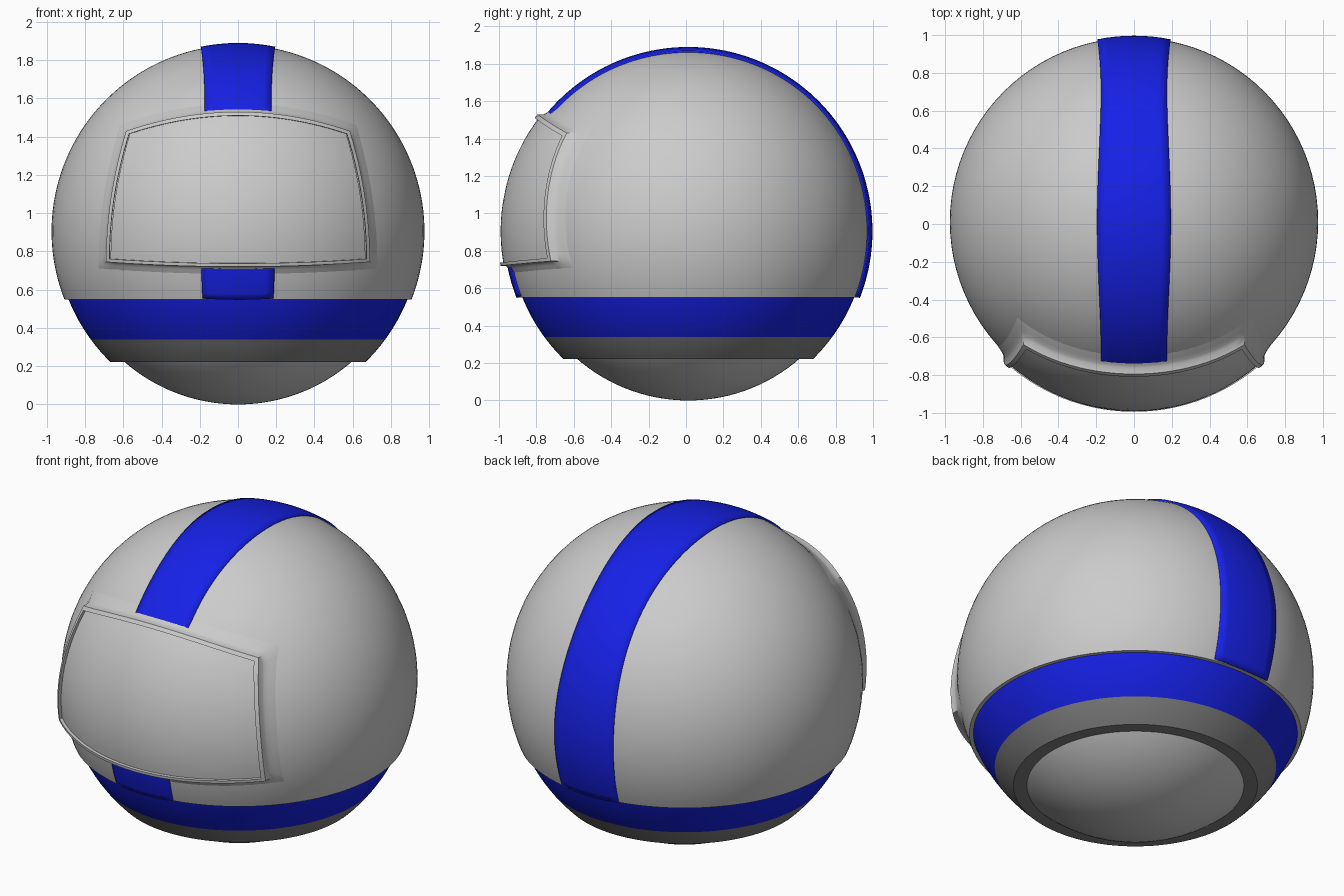
import bpy, bmesh
from math import sin, cos, pi, sqrt, radians, asin
from mathutils import Vector

if "Cube" in bpy.data.objects:
    bpy.data.objects.remove(bpy.data.objects["Cube"])

CY, CZ = 0.012, 0.905            # common centre of all the spherical layers
CENTRE = Vector((0, CY, CZ))
R_SHELL, R_STRIPE, R_COLLAR, R_BASE = 0.975, 0.985, 0.955, 0.905


def material(name, rgb):
    m = bpy.data.materials.new(name)
    m.diffuse_color = (*rgb, 1)
    m.use_nodes = True
    m.node_tree.nodes["Principled BSDF"].inputs["Base Color"].default_value = m.diffuse_color
    return m


BLUE = material("blue", (0.008, 0.015, 0.8))
DARK = material("dark_grey", (0.22, 0.22, 0.22))


def surface(name, rows, closed, mat=None, cap=False):
    """Skin a list of point rows, with faces pointing away from the centre."""
    bm = bmesh.new()
    vs = [[bm.verts.new(p) for p in row] for row in rows]
    n = len(rows[0])
    for a, b in zip(vs, vs[1:]):
        for i in range(n if closed else n - 1):
            j = (i + 1) % n
            bm.faces.new((a[i], a[j], b[j], b[i]))
    if cap:
        bm.faces.new(vs[-1])
    bmesh.ops.remove_doubles(bm, verts=bm.verts, dist=1e-5)
    bmesh.ops.recalc_face_normals(bm, faces=bm.faces)
    bm.normal_update()
    if sum(f.normal.dot(f.calc_center_median() - CENTRE) * f.calc_area() for f in bm.faces) < 0:
        bmesh.ops.reverse_faces(bm, faces=bm.faces)
    me = bpy.data.meshes.new(name)
    bm.to_mesh(me)
    bm.free()
    ob = bpy.data.objects.new(name, me)
    bpy.context.collection.objects.link(ob)
    if mat:
        me.materials.append(mat)
    bpy.ops.object.select_all(action='DESELECT')
    ob.select_set(True)
    bpy.context.view_layer.objects.active = ob
    bpy.ops.object.shade_smooth_by_angle(angle=radians(35))
    return ob


def lathe(name, profile, mat=None, n=96):
    rows = [[(r * cos(2 * pi * i / n), CY + r * sin(2 * pi * i / n), z) for i in range(n)]
            for r, z in profile]
    return surface(name, rows, True, mat)


def arc(R, z0, z1, n):
    """Profile along a sphere of radius R between two heights."""
    a, b = (asin(max(-1, min(1, (z - CZ) / R))) for z in (z0, z1))
    angles = [a + (b - a) * i / n for i in range(n + 1)]
    return [(R * cos(t), CZ + R * sin(t)) for t in angles]


# Round layers: outer shell, blue collar, dark neck ring, base dome
lathe("outer_shell", arc(R_SHELL, CZ + R_SHELL, 0.55, 48) + [(0.84, 0.55)])
lathe("collar_band", arc(R_COLLAR, 0.57, 0.34, 10), BLUE)
lathe("neck_ring", arc(R_COLLAR, 0.34, 0.222, 6) + [(0.57, 0.222)], DARK)
lathe("base_dome", arc(R_BASE, 0.26, CZ - R_BASE, 16))


# Centre stripe: slightly narrower at the diagonals
def stripe(name, a0, a1, n):
    rows = []
    for i in range(n + 1):
        t = radians(a0 + (a1 - a0) * i / n)
        w = 0.185 + 0.01 * cos(4 * t)
        row = []
        for k in range(9):
            x = w * (k / 4 - 1)
            r = sqrt(R_STRIPE ** 2 - x * x)
            row.append((x, CY - r * cos(t), CZ + r * sin(t)))
        rows.append(row)
    ob = surface(name, rows, False, BLUE)
    mod = ob.modifiers.new("thickness", 'SOLIDIFY')
    mod.thickness, mod.offset = 0.018, -1


stripe("top_stripe", 37.8, 201.3, 72)
stripe("chin_stripe", -21.3, -10, 6)


# Visor outline in front view, counter-clockwise from lower left
def visor_outline():
    pts = []
    for i in range(24):
        u = 2 * i / 24 - 1
        pts.append((0.69 * u, 0.72 + 0.025 * u * u))
    side = []
    for i in range(16):
        t = i / 16
        side.append((0.69 - 0.105 * t * t, 0.745 + 0.685 * t))
    pts += side
    for i in range(24):
        u = 1 - 2 * i / 24
        pts.append((0.585 * u, 1.53 - 0.1 * u * u))
    pts.append((-0.585, 1.43))
    pts += [(-x, z) for x, z in reversed(side[1:])]
    return pts


OUTLINE = visor_outline()


def visor_loop(offset, R):
    """Outline grown by offset and projected onto a sphere of radius R."""
    loop = []
    for x, z in OUTLINE:
        x *= 1 + offset / 0.69
        z = 1.1 + (z - 1.1) * (1 + offset / 0.4)
        loop.append((x, CY - sqrt(R * R - x * x - (z - CZ) ** 2), z))
    return loop


# Visor frame: blended skirt, wall, flat rim and inner step
surface("visor_frame", [visor_loop(d, R) for d, R in (
    (0.055, 0.968), (0.035, 0.977), (0.018, 0.982), (0.006, 0.988), (0.0, 0.995),
    (0.0, 1.02), (-0.018, 1.02), (-0.02, 0.995))], True)


# Visor glass: concentric loops shrinking to the middle
def glass_loop(s):
    loop = []
    for x, z in OUTLINE:
        x, z = x * s, 1.1 + (z - 1.1) * s
        loop.append((x, CY - sqrt(1.003 ** 2 - x * x - (z - CZ) ** 2), z))
    return loop


surface("visor_glass", [glass_loop(0.965 * (1 - i / 14)) for i in range(14)], True, cap=True)
